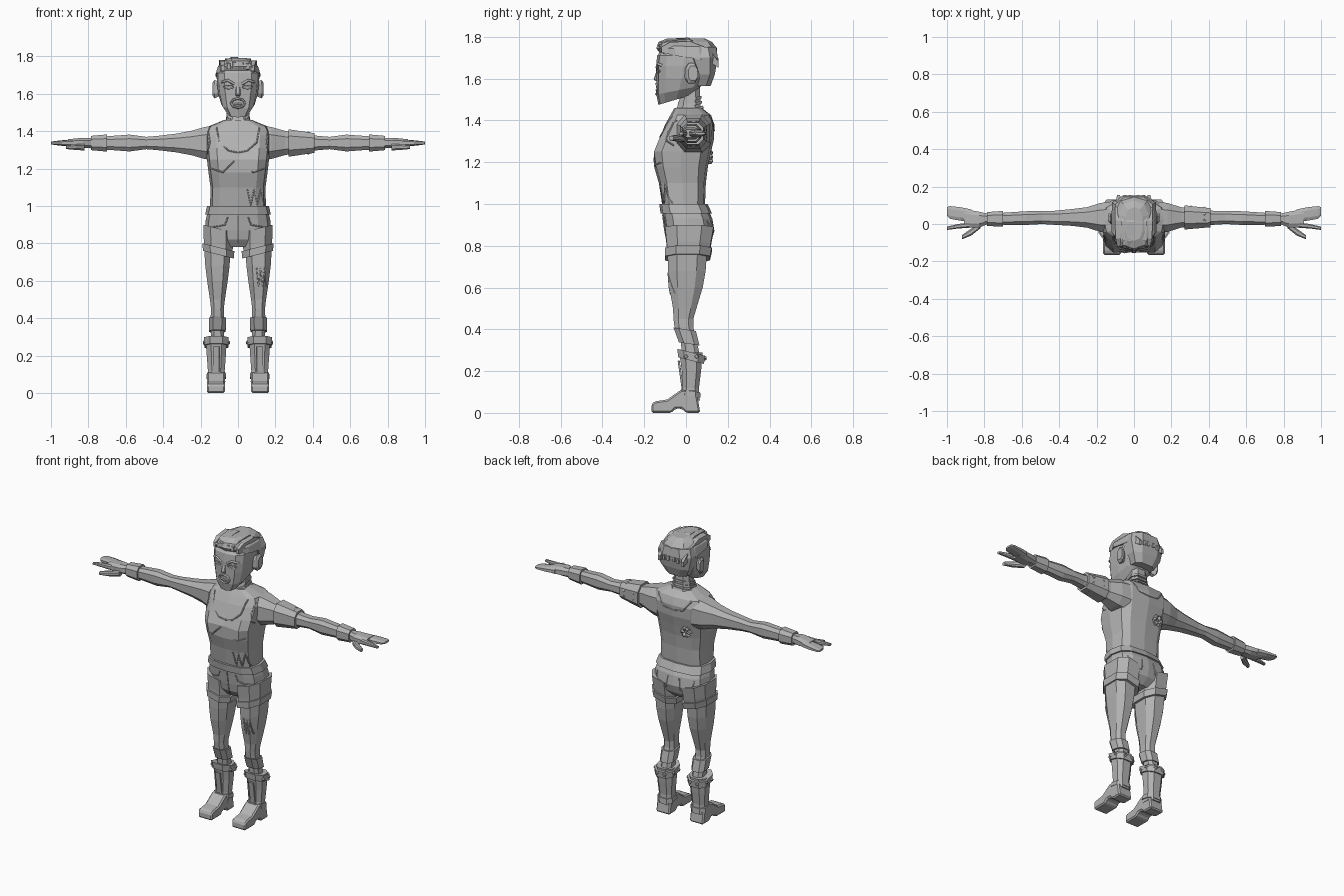
import bpy, bmesh, math, random
from mathutils import Vector
from mathutils.bvhtree import BVHTree

random.seed(4)
if "Cube" in bpy.data.objects:
    bpy.data.objects.remove(bpy.data.objects["Cube"])

grey = bpy.data.materials.new("plain_grey")
grey.use_nodes = True
grey.diffuse_color = (.45, .45, .45, 1)
grey.node_tree.nodes["Principled BSDF"].inputs["Base Color"].default_value = grey.diffuse_color


def finish(name, bm):
    bmesh.ops.recalc_face_normals(bm, faces=bm.faces)
    mesh = bpy.data.meshes.new(name)
    bm.to_mesh(mesh)
    bm.free()
    mesh.materials.append(grey)
    part = bpy.data.objects.new(name, mesh)
    bpy.context.collection.objects.link(part)
    return part


def soft(value, power):
    return math.copysign(abs(value) ** power, value) if abs(value) > 1e-6 else 0


def loft(name, rings, axis="z", mid=0, sides=8, power=.75, side=1, tilt=0, lean=0):
    """Skin boxy rings of (position, half width, front, back, optional tilt)."""
    turn = 0 if sides == 12 else .5
    angles = [math.tau * (k + turn) / sides for k in range(sides)]
    across = [soft(math.cos(a), power) for a in angles]
    along = [soft(math.sin(a), power) for a in angles]
    bm = bmesh.new()
    loops = []
    for at, half, front, back, *own_tilt in rings:
        loop = []
        for u, v in zip(across, along):
            u, v = u / max(across), v / max(along)
            a = mid + half * u
            deep = (back - front) / 2 * v
            b = (front + back) / 2 + deep
            t = at + lean * half * u + (own_tilt[0] if own_tilt else tilt) * deep
            x, y, z = {"z": (a, b, t), "x": (t, b, a), "y": (a, t, b)}[axis]
            loop.append(bm.verts.new((x * side, y, z)))
        loops.append(loop)
    for low, high in zip(loops, loops[1:]):
        for k in range(sides):
            bm.faces.new((low[k - 1], low[k], high[k], high[k - 1]))
    bm.faces.new(loops[0])
    bm.faces.new(loops[-1])
    return finish(name, bm)


def band(name, rings, low, high, grow=.01, **options):
    """Wrap a slightly larger ring around a lofted part."""
    rows = []
    for t in (low, high):
        first, second = next((p, q) for p, q in zip(rings, rings[1:]) if p[0] <= t <= q[0])
        f = (t - first[0]) / (second[0] - first[0])
        half, front, back = (p + (q - p) * f for p, q in zip(first[1:4], second[1:4]))
        rows.append((t, half + grow, front - grow, back + grow))
    return loft(name, rows, **options)


def prism(name, profile, left, right, side=1, bevel=.004):
    """Extrude a side profile of (y, z) points across x."""
    bm = bmesh.new()
    face = bm.faces.new([bm.verts.new((left * side, y, z)) for y, z in profile])
    made = bmesh.ops.extrude_face_region(bm, geom=[face])["geom"]
    moved = [item for item in made if isinstance(item, bmesh.types.BMVert)]
    bmesh.ops.translate(bm, vec=((right - left) * side, 0, 0), verts=moved)
    part = finish(name, bm)
    modifier = part.modifiers.new("cut_edge", "BEVEL")
    modifier.width, modifier.segments = bevel, 1


def stud(name, place, outward, size=.014):
    """Small flat-topped pyramid pointing outward."""
    bm = bmesh.new()
    bmesh.ops.create_cone(bm, cap_ends=True, segments=4, radius1=size, radius2=size * .6, depth=size)
    part = finish(name, bm)
    part.location = place
    part.rotation_euler = Vector(outward).to_track_quat("Z", "Y").to_euler()


def surface(part):
    mesh = part.data
    return BVHTree.FromPolygons([v.co for v in mesh.vertices], [list(f.vertices) for f in mesh.polygons])


def seam(name, tree, points, mirror=1, facing=-1, thick=.004):
    """Raised line laid on a surface through (x, z) points."""
    path = []
    steps = 6
    flat = [Vector((x * mirror, facing, z)) for x, z in points]
    for start, end in zip(flat, flat[1:]):
        for i in range(steps + 1):
            hit = tree.ray_cast(start.lerp(end, i / steps), Vector((0, -facing, 0)))[0]
            if hit:
                path.append(hit)
    curve = bpy.data.curves.new(name, "CURVE")
    curve.dimensions, curve.bevel_depth, curve.bevel_resolution = "3D", thick, 0
    spline = curve.splines.new("POLY")
    spline.points.add(len(path) - 1)
    for point, place in zip(spline.points, path):
        point.co = (*place, 1)
    curve.materials.append(grey)
    bpy.context.collection.objects.link(bpy.data.objects.new(name, curve))


def zigzag(x, z, step, height, count=6):
    return [(x + step * i, z + height * (-1) ** i) for i in range(count)]


def oval(x, z, wide, high, count=8):
    turns = [math.tau * i / count for i in range(count + 1)]
    return [(x + wide * math.cos(a), z + high * math.sin(a)) for a in turns]


# Torso with a shallow hollow between the bust
torso = loft("torso", [
    (.97, .15, -.11, .09), (1.1, .147, -.13, .095), (1.18, .158, -.153, .105),
    (1.25, .166, -.165, .12), (1.31, .172, -.14, .134), (1.38, .178, -.1, .136),
    (1.425, .16, -.075, .12), (1.46, .075, -.055, .075)], sides=12, power=.6)
for vert in torso.data.vertices:
    if abs(vert.co.x) < .001 and vert.co.y < 0 and 1.2 < vert.co.z < 1.35:
        vert.co.y += .022
skin = surface(torso)
seam("shirt_tear", skin, zigzag(.05, 1.05, .018, .045))

# Rosette on the right shoulder blade
for i in range(6):
    a = math.tau * i / 6
    x, z = math.cos(a), math.sin(a)
    stud("rosette_petal", (.024 * x - .08, .118, .024 * z + 1.225), (x / 2, 1, z / 2), .017)

# Neck and choker rings
neck = [(1.42, .07, -.06, .085), (1.47, .056, -.04, .07), (1.57, .05, -.012, .065)]
loft("neck", neck)
for z in (1.44, 1.465, 1.49):
    band("choker_ring", neck, z, z + .014, .006, tilt=.25)

# Shorts and waistband
seat = [(.78, .11, -.06, .08), (.82, .17, -.09, .12), (.87, .178, -.1, .136),
        (.93, .172, -.108, .126), (1, .155, -.118, .093)]
hips = loft("shorts_hips", seat, sides=12, power=.7)
band("waistband", seat, .955, 1, sides=12, power=.7)
denim = surface(hips)
seam("fly", denim, [(0, .95), (0, .8)])

# Profiles shared by both sides
shorts = [(.74, .072, -.09, .105), (.8, .078, -.092, .118), (.88, .08, -.1, .132)]
legs = [(.28, .035, -.02, .065), (.35, .034, -.025, .05), (.41, .036, -.055, .035), (.45, .034, -.06, .035),
        (.5, .04, -.062, .05), (.6, .055, -.08, .08), (.68, .065, -.086, .094), (.76, .07, -.088, .1)]
shaft = [(.06, .048, -.03, .066), (.12, .045, -.016, .062), (.2, .051, -.02, .072), (.29, .056, -.032, .08)]
arms = [(.12, .095, -.05, .12), (.18, .085, -.042, .112), (.25, .065, -.02, .09), (.33, .05, -.01, .08),
        (.43, .038, -.004, .07), (.49, .033, 0, .07), (.58, .045, -.005, .068), (.7, .036, -.004, .06),
        (.81, .026, 0, .052)]
sole = [(-.165, 0), (-.165, .042), (-.15, .055), (-.09, .064), (-.025, .11), (.05, .11),
        (.068, 0), (0, 0), (-.02, .02), (-.05, .02), (-.07, 0)]

for s in (1, -1):
    # Shirt edges and pockets
    seam("neckline", skin, [(0, 1.285), (.05, 1.295), (.1, 1.34), (.115, 1.42)], s)
    seam("back_neckline", skin, [(0, 1.35), (.07, 1.36), (.115, 1.42)], s, facing=1)
    seam("armhole", skin, [(.158, 1.4), (.15, 1.34), (.162, 1.28)], s)
    seam("bust_seam", skin, [(.02, 1.24), (.08, 1.18), (.14, 1.2)], s)
    seam("front_pocket", denim, [(.055, .94), (.07, .9), (.15, .885)], s)
    seam("back_pocket", denim, [(.04, .92), (.05, .85), (.12, .85), (.13, .92)], s, facing=1)

    # Shorts legs, legs and knee wraps
    loft("shorts_leg", shorts, mid=.105, side=s, lean=.25)
    band("shorts_cuff", shorts, .74, .78, mid=.105, side=s, lean=.25)
    leg = loft("leg", legs, mid=.11, side=s)
    band("knee_wrap", legs, .33, .4, mid=.11, side=s, tilt=-.15)
    if s > 0:
        seam("legging_tear", surface(leg), zigzag(.1, .62, .01, .05))

    # Boots
    loft("boot_shaft", shaft, mid=.116, side=s)
    band("boot_cuff", shaft, .25, .29, mid=.116, side=s, tilt=-.25)
    band("boot_strap", shaft, .08, .105, .005, mid=.116, side=s, tilt=-.15)
    prism("boot_foot", sole, .07, .166, s, bevel=.008)
    prism("boot_tongue", [(-.02, .11), (-.01, .11), (-.03, .25), (-.04, .25)], .1, .134, s, bevel=.001)
    for x, y in ((-1, 0), (-1, .05), (1, 0), (1, .05)):
        stud("boot_side_stud", ((.116 + .065 * x) * s, y, .27), (x * s, 0, 0))
    for x in (.09, .14):
        stud("boot_back_stud", (x * s, .09, .262), (0, 1, 0))

    # Arms, wristbands and hands
    reach = dict(axis="x", mid=1.337, side=s)
    loft("arm", arms, **reach)
    band("wristband", arms, .7, .785, **reach)
    loft("palm", [(.78, .026, 0, .055), (.83, .028, -.02, .066), (.91, .02, -.018, .08)], **reach)
    loft("joined_fingers", [(.87, .02, .012, .078), (.93, .016, .018, .09),
                            (.985, .01, .028, .096), (1, .006, .045, .09)], **reach)
    loft("index_finger", [(.88, .017, -.02, .008), (.94, .013, -.024, 0), (1, .007, -.032, -.014)], **reach)
    reach["mid"] = 1.315
    loft("thumb", [(.82, .018, -.022, .01), (.87, .015, -.062, -.024), (.92, .01, -.082, -.06)], **reach)

# Studded armband on the left arm
band("armband", arms, .27, .41, .012, axis="x", mid=1.337)
for x, radius in ((.305, .06), (.375, .053)):
    for i in range(8):
        a = math.tau * (i + .5) / 8
        y, z = math.cos(a), math.sin(a)
        stud("armband_stud", (x, .036 + radius * y * .9, 1.337 + radius * z), (0, y, z), .018)

# Head and face
head = loft("head", [
    (1.5, .055, -.132, .04, .3), (1.545, .09, -.142, .075, .2), (1.6, .106, -.142, .1),
    (1.66, .113, -.143, .115), (1.71, .112, -.138, .12), (1.78, .05, -.08, .08)], sides=12, power=.65)
face = surface(head)
prism("nose", [(-.138, 1.645), (-.156, 1.595), (-.138, 1.585)], -.013, .013)
seam("mouth", face, oval(0, 1.55, .037, .025), thick=.006)
seam("lower_lip", face, [(-.02, 1.545), (.02, 1.545)], thick=.006)
for s in (1, -1):
    seam("brow", face, [(.02, 1.652), (.055, 1.672), (.088, 1.662)], s, thick=.007)
    seam("eye_rim", face, oval(.05, 1.636, .028, .01), s, thick=.003)
    loft("ear", [(.095, .035, -.01, .035), (.125, .05, 0, .055), (.136, .035, .012, .055)],
         axis="x", mid=1.625, side=s)

# Hair shell, cap and swept locks
loft("hair_back", [(1.565, .07, .03, .118), (1.62, .1, .04, .138), (1.7, .118, 0, .152), (1.75, .1, -.02, .145)])
loft("hair_cap", [(1.7, .119, -.125, .15, -.15), (1.745, .108, -.142, .148),
                  (1.775, .08, -.132, .125), (1.792, .045, -.09, .09)], sides=10)
for i in range(6):
    x = .032 * (i - 2.5) + random.uniform(-.005, .005)
    drop = abs(x) * .3 + random.uniform(0, .01)
    rings = []
    for t in (0, .15, .5, .75, .9, 1):
        swell = math.sqrt(math.sin(math.pi * t * .98 + .03))
        top = 1.77 - drop - .07 * t ** 3 + .045 * swell
        rings.append((.3 * t - .145 + drop * (1 - t), .005 + .015 * swell, top - .02 - .05 * swell, top))
    loft("hair_lock", rings, axis="y", mid=x, sides=4, power=1)
